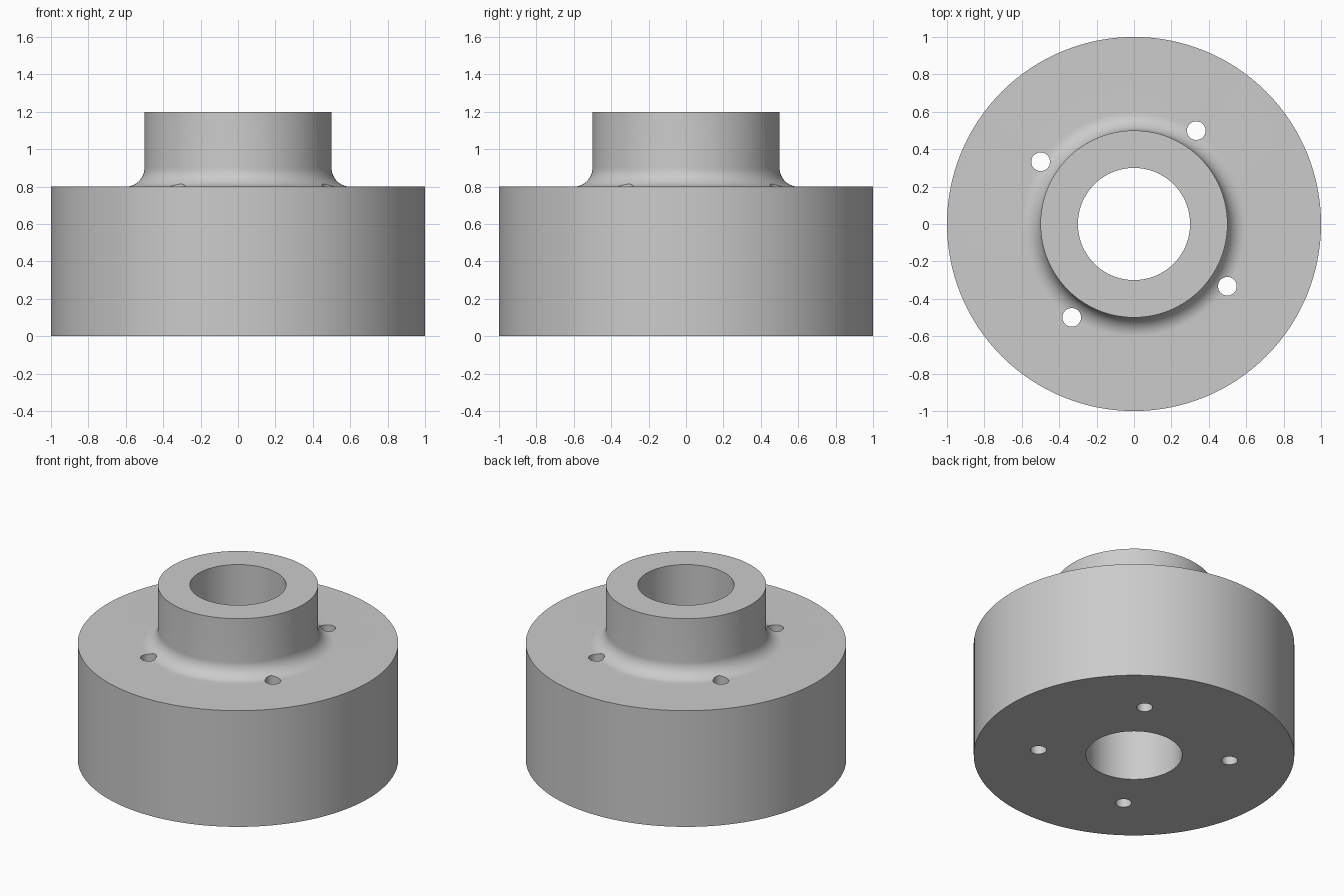
import bpy
import bmesh
from math import sin, cos, pi, radians, atan2
from mathutils import Matrix, Vector

cube = bpy.data.objects.get("Cube")
if cube:
    bpy.data.objects.remove(cube, do_unlink=True)

SEGMENTS = 128
BASE_R, HUB_R, BORE_R = 1.0, 0.5, 0.3
BASE_H, TOTAL_H, FILLET = 0.8, 1.2, 0.1

# Plain grey metal
grey = bpy.data.materials.new("grey_metal")
grey.use_nodes = True
colour = (0.6, 0.6, 0.6, 1)
grey.diffuse_color = colour
grey.node_tree.nodes["Principled BSDF"].inputs["Base Color"].default_value = colour


def make_object(name, bm):
    bmesh.ops.recalc_face_normals(bm, faces=bm.faces)
    mesh = bpy.data.meshes.new(name)
    bm.to_mesh(mesh)
    bm.free()
    mesh.materials.append(grey)
    obj = bpy.data.objects.new(name, mesh)
    bpy.context.collection.objects.link(obj)
    return obj


# Flanged hub: closed half section with a concave fillet, turned about z
profile = [(BORE_R, 0), (BASE_R, 0), (BASE_R, BASE_H)]
steps = 16
for i in range(steps + 1):
    a = pi / 2 * i / steps
    profile.append((HUB_R + FILLET * (1 - sin(a)), BASE_H + FILLET * (1 - cos(a))))
profile += [(HUB_R, TOTAL_H), (BORE_R, TOTAL_H)]

bm = bmesh.new()
verts = [bm.verts.new((r, 0, z)) for r, z in profile]
edges = [bm.edges.new((v, verts[i - 1])) for i, v in enumerate(verts)]
bmesh.ops.spin(bm, geom=verts + edges, cent=(0, 0, 0), axis=(0, 0, 1),
               angle=2 * pi, steps=SEGMENTS, use_merge=False)
bmesh.ops.remove_doubles(bm, verts=bm.verts, dist=1e-4)
hub = make_object("flanged_hub", bm)

# Four bolt holes around the hub, drilled right through
bm = bmesh.new()
start = atan2(3, 2)
for i in range(4):
    a = start + i * pi / 2
    place = Matrix.Translation(Vector((0.6 * cos(a), 0.6 * sin(a), 0.5)))
    bmesh.ops.create_cone(bm, cap_ends=True, segments=48, radius1=0.05,
                          radius2=0.05, depth=1.4, matrix=place)
drills = make_object("bolt_hole_cutter", bm)
drills.hide_render = True

cut = hub.modifiers.new("bolt_holes", 'BOOLEAN')
cut.operation = 'DIFFERENCE'
cut.solver = 'EXACT'
cut.object = drills

bpy.ops.object.select_all(action='DESELECT')
hub.select_set(True)
bpy.context.view_layer.objects.active = hub
bpy.ops.object.modifier_apply(modifier=cut.name)
bpy.data.objects.remove(drills, do_unlink=True)

# Smooth curved walls, keep the machined edges crisp
bpy.ops.object.shade_smooth_by_angle(angle=radians(25))
